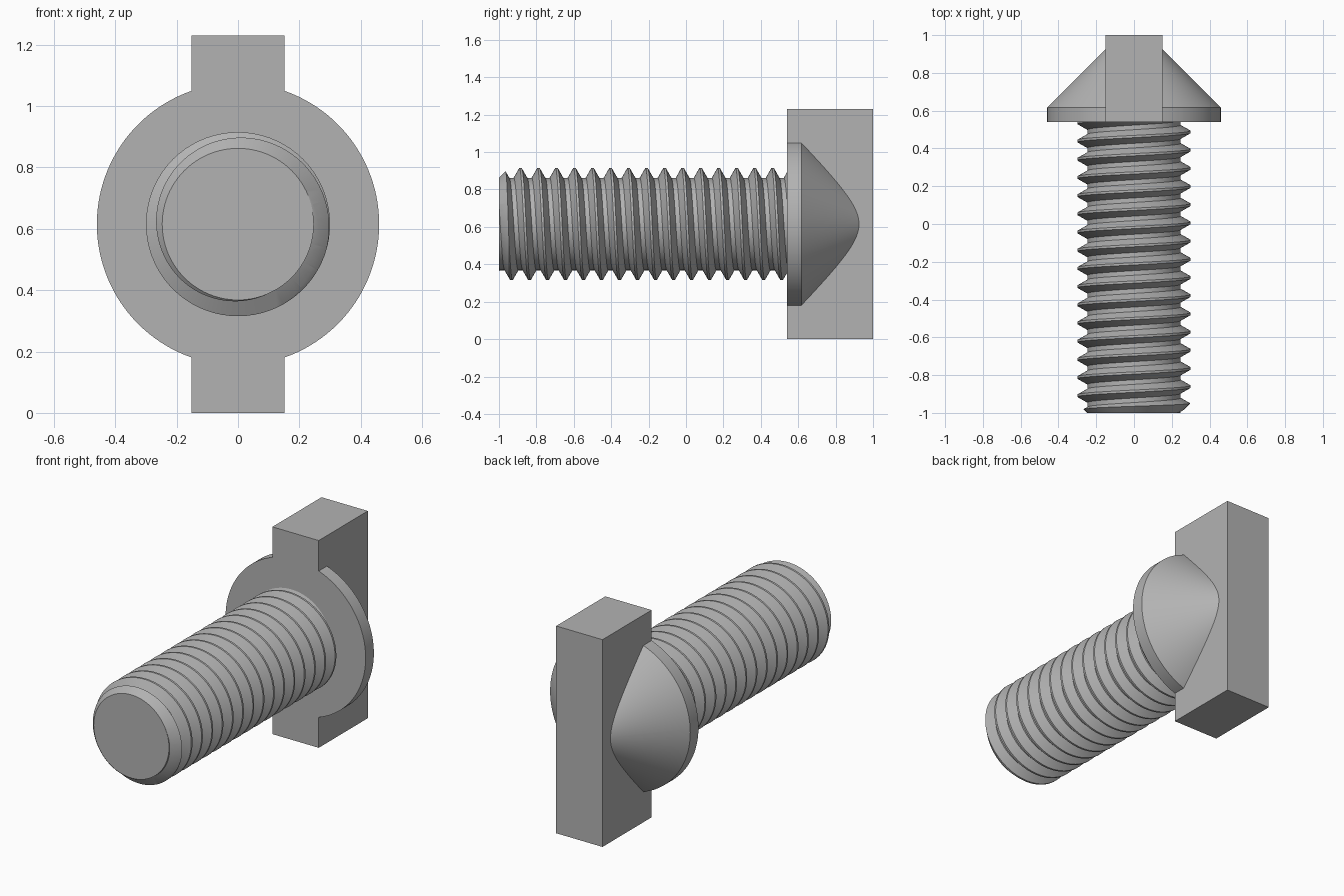
import bpy, bmesh, math

cube = bpy.data.objects.get("Cube")
if cube:
    bpy.data.objects.remove(cube, do_unlink=True)

AXIS_Z = 0.615             # height of the bolt axis
FRONT, SEAT, BACK = -1.0, 0.54, 1.0
MAJOR, MINOR, PITCH = 0.30, 0.247, 0.0963
HEAD_R, BAR_HALF = 0.46, 0.152

steel = bpy.data.materials.new("grey_steel")
steel.use_nodes = True
grey = (0.45, 0.45, 0.45, 1)
steel.diffuse_color = grey
steel.node_tree.nodes["Principled BSDF"].inputs["Base Color"].default_value = grey


def make_object(name, bm):
    bmesh.ops.recalc_face_normals(bm, faces=bm.faces)
    mesh = bpy.data.meshes.new(name)
    bm.to_mesh(mesh)
    bm.free()
    mesh.materials.append(steel)
    obj = bpy.data.objects.new(name, mesh)
    bpy.context.collection.objects.link(obj)
    return obj


def around(angle, radius, y):
    return (radius * math.sin(angle), y, AXIS_Z + radius * math.cos(angle))


def turned(name, profile, sides=96):
    """Solid of revolution about the bolt axis from (radius, y) points."""
    bm = bmesh.new()
    rings = [[bm.verts.new(around(math.tau * i / sides, r, y)) for i in range(sides)]
             for r, y in profile]
    for a, b in zip(rings, rings[1:]):
        for i in range(sides):
            k = (i + 1) % sides
            bm.faces.new((a[i], a[k], b[k], b[i]))
    bm.faces.new(rings[0])
    bm.faces.new(rings[-1])
    return make_object(name, bm)


def combine(obj, tool, operation):
    """Apply a boolean and remove the tool object."""
    mod = obj.modifiers.new("combine", "BOOLEAN")
    mod.operation, mod.object, mod.solver = operation, tool, "EXACT"
    activate(obj)
    bpy.ops.object.modifier_apply(modifier=mod.name)
    bpy.data.objects.remove(tool, do_unlink=True)


def activate(obj):
    bpy.ops.object.select_all(action="DESELECT")
    obj.select_set(True)
    bpy.context.view_layer.objects.active = obj


def threaded_rod(name, sides=72, crest_y=-0.885):
    """Right-handed helical thread, longer than needed at both ends."""
    crest, root = PITCH / 16, PITCH / 8
    cycle = [(MAJOR, -crest), (MAJOR, crest),
             (MINOR, PITCH / 2 - root), (MINOR, PITCH / 2 + root)]
    first = -4
    turns = math.ceil((SEAT - crest_y) / PITCH) + 8
    rows = [(r, crest_y + (first + k) * PITCH + dy) for k in range(turns) for r, dy in cycle]
    n, m = sides, len(rows)
    bm = bmesh.new()
    grid = [[bm.verts.new(around(math.tau * i / n, r, y + PITCH * i / n)) for r, y in rows]
            for i in range(n)]
    # The last column joins the first one a full turn further on
    grid.append(grid[0][4:])
    grid[0], start = grid[0], grid[0]
    for a, b in zip(grid, grid[1:]):
        for j in range(min(len(a), len(b)) - 1):
            bm.faces.new((a[j], b[j], b[j + 1], a[j + 1]))
    # Close both ragged ends with fans to the axis
    for y in (rows[0][1] - PITCH, rows[-1][1] + 2 * PITCH):
        hub = bm.verts.new((0, y, AXIS_Z))
        middle = (rows[0][1] + rows[-1][1]) / 2
        rim = [e for e in bm.edges if e.is_boundary
               and (e.verts[0].co.y < middle) == (y < middle)
               and hub not in e.verts]
        for e in rim:
            bm.faces.new((e.verts[0], e.verts[1], hub))
    return make_object(name, bm)


# Threaded shank, trimmed to length with a chamfered tip
shank = threaded_rod("threaded_shank")
trim = turned("shank_trim", [(MINOR, FRONT), (MINOR + 0.1, FRONT + 0.1),
                             (MINOR + 0.1, SEAT + 0.02)])
combine(shank, trim, "INTERSECT")

# Head: round flange with a cone behind it, crossed by a rectangular bar
head = turned("bolt_head", [(HEAD_R, SEAT), (HEAD_R, 0.617),
                            (BAR_HALF - 0.004, 0.617 + HEAD_R - BAR_HALF + 0.004)], 128)
bm = bmesh.new()
bmesh.ops.create_cube(bm, size=1)
for v in bm.verts:
    v.co = (v.co.x * 2 * BAR_HALF,
            (SEAT + BACK) / 2 + v.co.y * (BACK - SEAT),
            AXIS_Z + v.co.z * 2 * AXIS_Z)
combine(head, make_object("cross_bar", bm), "UNION")

# Smooth round surfaces, keep edges crisp
for obj in (shank, head):
    activate(obj)
    bpy.ops.object.shade_smooth_by_angle(angle=math.radians(25))
